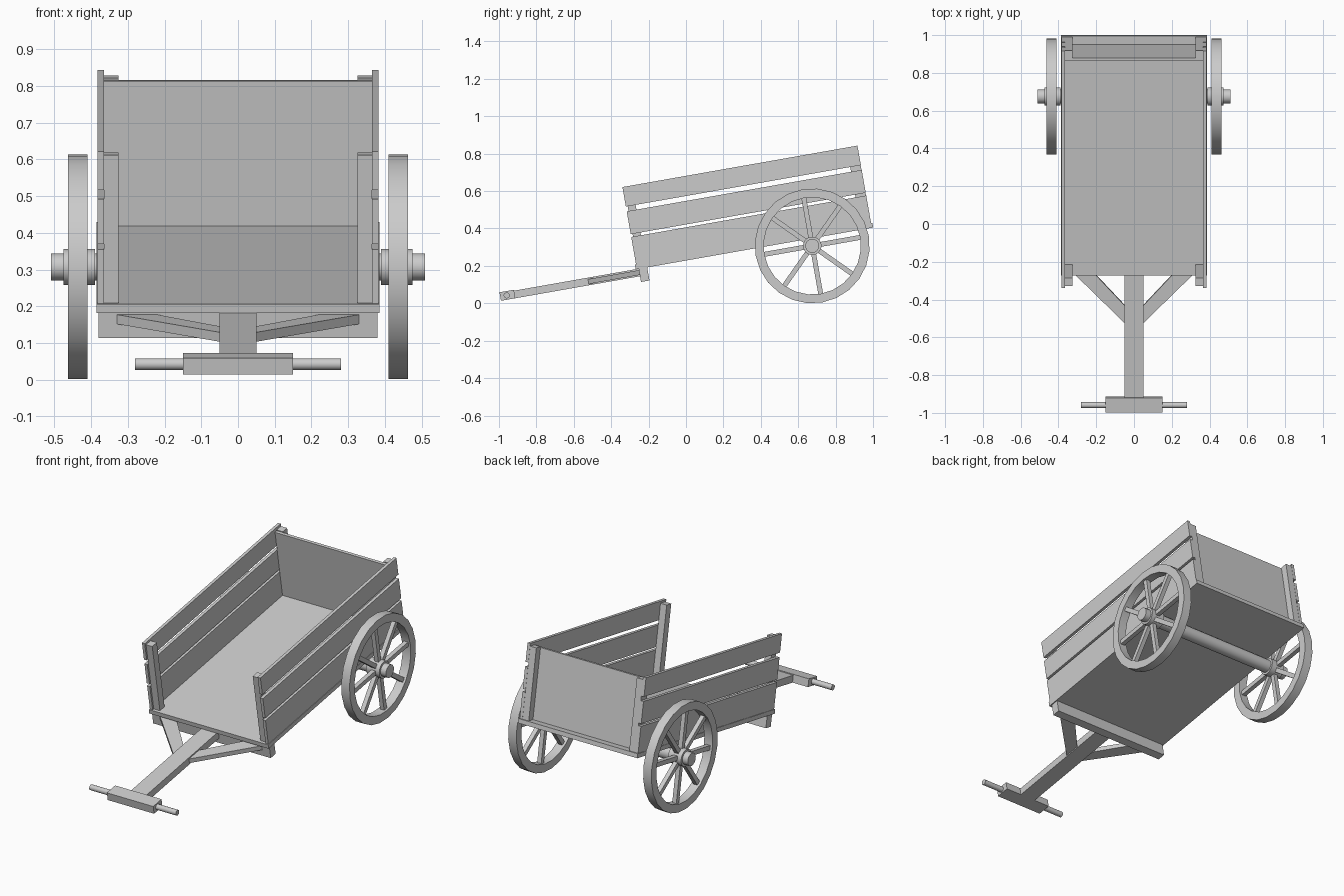
import bpy, bmesh, math
from mathutils import Matrix, Vector

if "Cube" in bpy.data.objects:
    bpy.data.objects.remove(bpy.data.objects["Cube"])

# Single plain grey
grey = bpy.data.materials.new("plain_grey")
grey.use_nodes = True
COLOR = (0.6, 0.6, 0.6, 1)
grey.diffuse_color = COLOR
grey.node_tree.nodes["Principled BSDF"].inputs["Base Color"].default_value = COLOR

# The cart is laid out level around its axle, then tipped forward onto its tongue
TILT = Matrix.Translation((0, 0.675, 0.307)) @ Matrix.Rotation(math.radians(10), 4, 'X')


def finish(name, bm, smooth=False):
    bmesh.ops.recalc_face_normals(bm, faces=bm.faces)
    bm.transform(TILT)
    mesh = bpy.data.meshes.new(name)
    bm.to_mesh(mesh)
    bm.free()
    mesh.materials.append(grey)
    ob = bpy.data.objects.new(name, mesh)
    bpy.context.collection.objects.link(ob)
    if smooth:
        bpy.ops.object.select_all(action='DESELECT')
        ob.select_set(True)
        bpy.context.view_layer.objects.active = ob
        bpy.ops.object.shade_smooth_by_angle(angle=math.radians(30))
    return ob


def add_box(bm, x, y, z, turn=Matrix()):
    size = [b - a for a, b in (x, y, z)]
    mid = Vector([(a + b) / 2 for a, b in (x, y, z)])
    bmesh.ops.create_cube(bm, size=1, matrix=turn @ Matrix.Translation(mid) @ Matrix.Diagonal((*size, 1)))


def box(name, x, y, z):
    bm = bmesh.new()
    add_box(bm, x, y, z)
    finish(name, bm)


def rod(name, x0, x1, radius, y=0, z=0, sides=24):
    bm = bmesh.new()
    place = Matrix.Translation(((x0 + x1) / 2, y, z)) @ Matrix.Rotation(math.pi / 2, 4, 'Y')
    bmesh.ops.create_cone(bm, cap_ends=True, segments=sides, radius1=radius, radius2=radius,
                          depth=abs(x1 - x0), matrix=place)
    finish(name, bm, True)


def span(side, a, b):
    return tuple(sorted((side * a, side * b)))


# Bed
box("floor", (-0.386, 0.386), (-0.951, 0.338), (0.04, 0.065))
box("tail_panel", (-0.365, 0.365), (0.273, 0.29), (0.065, 0.466))
box("front_bolster", (-0.38, 0.38), (-0.935, -0.889), (-0.031, 0.04))

# Tongue and handle
box("tongue", (-0.05, 0.05), (-1.615, -0.93), (0.0, 0.041))
box("handle_block", (-0.15, 0.15), (-1.69, -1.612), (0.0, 0.046))
rod("handle_bar", -0.28, 0.28, 0.016, -1.655, 0.023, 16)

# Axle
rod("axle", -0.51, 0.51, 0.037)

for side, label in ((1, "left"), (-1, "right")):
    # Side planks and corner posts
    for part, low, high in (("lower", 0.065, 0.215), ("middle", 0.23, 0.354), ("upper", 0.38, 0.486)):
        box(f"{label}_{part}_plank", span(side, 0.365, 0.383), (-0.945, 0.331), (low, high))
    box(f"{label}_front_post", span(side, 0.325, 0.365), (-0.935, -0.892), (0.065, 0.474))
    box(f"{label}_rear_post", span(side, 0.325, 0.365), (0.29, 0.33), (0.065, 0.471))

    # Diagonal tongue brace
    bm = bmesh.new()
    outline = ((0.05, -1.212), (0.33, -0.935), (0.22, -0.935), (0.05, -1.118))
    face = bm.faces.new([bm.verts.new((side * x, y, 0.007)) for x, y in outline])
    top = bmesh.ops.extrude_face_region(bm, geom=[face])["geom"]
    bmesh.ops.translate(bm, vec=(0, 0, 0.026), verts=[v for v in top if isinstance(v, bmesh.types.BMVert)])
    finish(f"{label}_brace", bm)

    # Wheel rim: a rectangle spun around the axle
    bm = bmesh.new()
    corners = [bm.verts.new((side * x, 0, r)) for x, r in
               ((0.41, 0.26), (0.463, 0.26), (0.463, 0.307), (0.41, 0.307))]
    edges = [bm.edges.new((corners[i], corners[i - 1])) for i in range(4)]
    bmesh.ops.spin(bm, geom=corners + edges, axis=(1, 0, 0), cent=(0, 0, 0),
                   steps=24, angle=math.tau)
    bmesh.ops.remove_doubles(bm, verts=bm.verts, dist=0.0005)
    finish(f"{label}_wheel_rim", bm, True)

    # Spokes and hub
    bm = bmesh.new()
    for i in range(8):
        add_box(bm, span(side, 0.424, 0.45), (-0.013, 0.013), (0.03, 0.268),
                Matrix.Rotation(i * math.tau / 8, 4, 'X'))
    finish(f"{label}_wheel_spokes", bm)
    rod(f"{label}_wheel_hub", side * 0.39, side * 0.475, 0.049)
